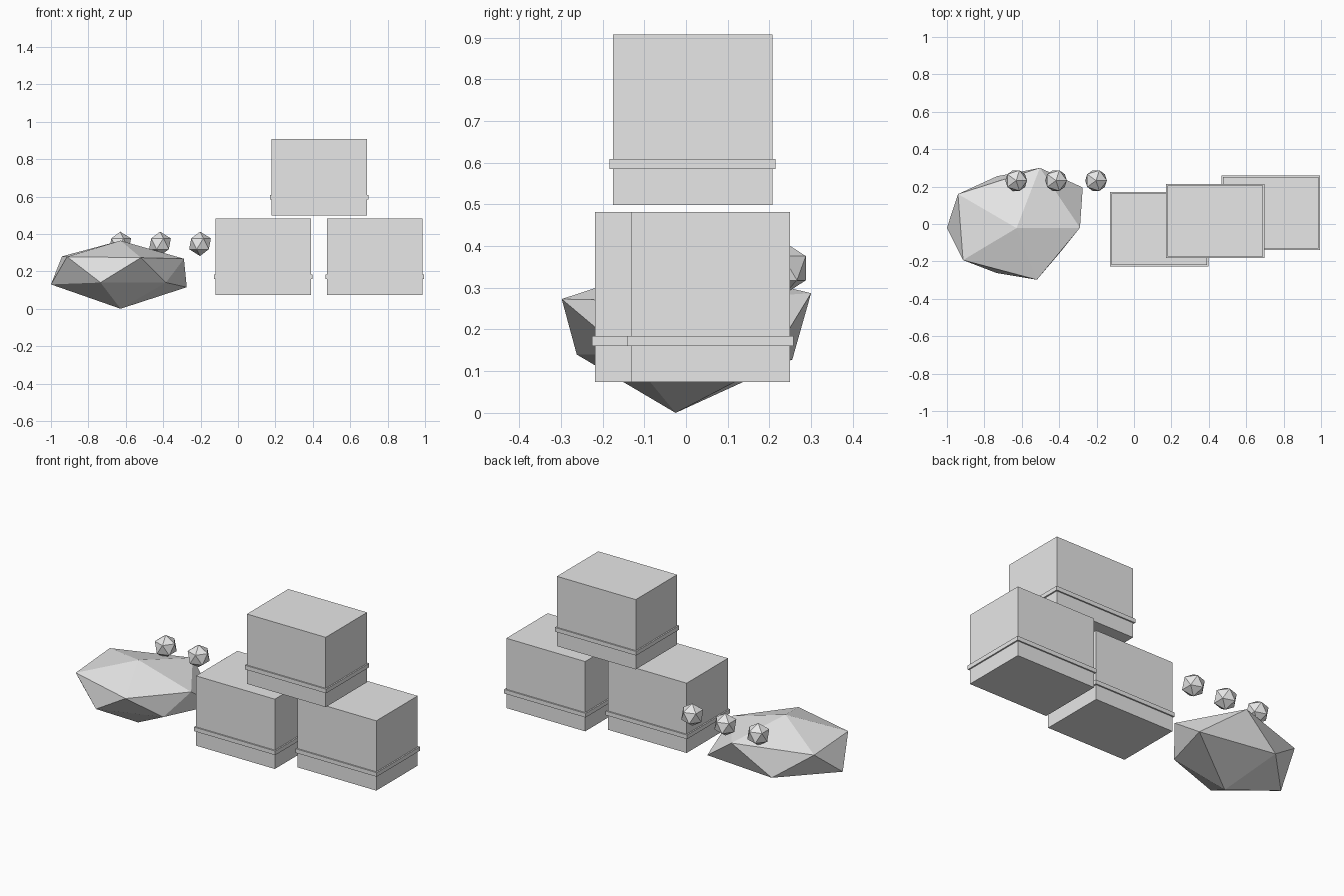
import bpy
import bmesh

if "Cube" in bpy.data.objects:
    bpy.data.objects.remove(bpy.data.objects["Cube"])

grey = bpy.data.materials.new("plain_grey")
grey.diffuse_color = (0.8, 0.8, 0.8, 1)
grey.use_nodes = True
grey.node_tree.nodes["Principled BSDF"].inputs["Base Color"].default_value = grey.diffuse_color


def finish(name, bm):
    bmesh.ops.recalc_face_normals(bm, faces=bm.faces[:])
    mesh = bpy.data.meshes.new(name)
    bm.to_mesh(mesh)
    bm.free()
    mesh.materials.append(grey)
    obj = bpy.data.objects.new(name, mesh)
    bpy.context.collection.objects.link(obj)
    return obj


def box(name, centre, size):
    bm = bmesh.new()
    bmesh.ops.create_cube(bm, size=1)
    bmesh.ops.scale(bm, vec=size, verts=bm.verts[:])
    finish(name, bm).location = centre


# Three stacked crates, each with a thin band near the bottom
W, D, H = 0.51, 0.382, 0.408
crates = [("left", 0.136, -0.027, 0.074),
          ("right", 0.732, 0.059, 0.074),
          ("top", 0.435, 0.016, 0.499)]
for side, x, y, z in crates:
    box(side + "_crate", (x, y, z + H / 2), (W, D, H))
    box(side + "_crate_band", (x, y, z + 0.098), (W + 0.016, D + 0.016, 0.024))

# Row of three small pebbles
for i, x in enumerate((-0.63, -0.417, -0.203)):
    bm = bmesh.new()
    bmesh.ops.create_icosphere(bm, subdivisions=1, radius=0.065)
    finish(f"pebble_{i + 1}", bm).location = (x, 0.232, 0.347)

# Flattened, irregular twenty-sided boulder: two poles and two offset rings
lower = [(-0.274, 0.195, 0.115), (-0.733, 0.255, 0.128), (-1.0, -0.02, 0.13),
         (-0.735, -0.262, 0.14), (-0.385, -0.14, 0.14)]
upper = [(-0.503, 0.3, 0.287), (-0.941, 0.16, 0.28), (-0.914, -0.193, 0.278),
         (-0.519, -0.298, 0.273), (-0.289, -0.02, 0.267)]
bm = bmesh.new()
bottom = bm.verts.new((-0.628, -0.025, 0.0))
top = bm.verts.new((-0.628, -0.022, 0.364))
lo = [bm.verts.new(p) for p in lower]
up = [bm.verts.new(p) for p in upper]
for i in range(5):
    j = (i + 1) % 5
    for tri in ((top, up[i], up[j]), (bottom, lo[j], lo[i]),
                (up[i], lo[i], lo[j]), (lo[j], up[j], up[i])):
        bm.faces.new(tri)
finish("boulder", bm)
